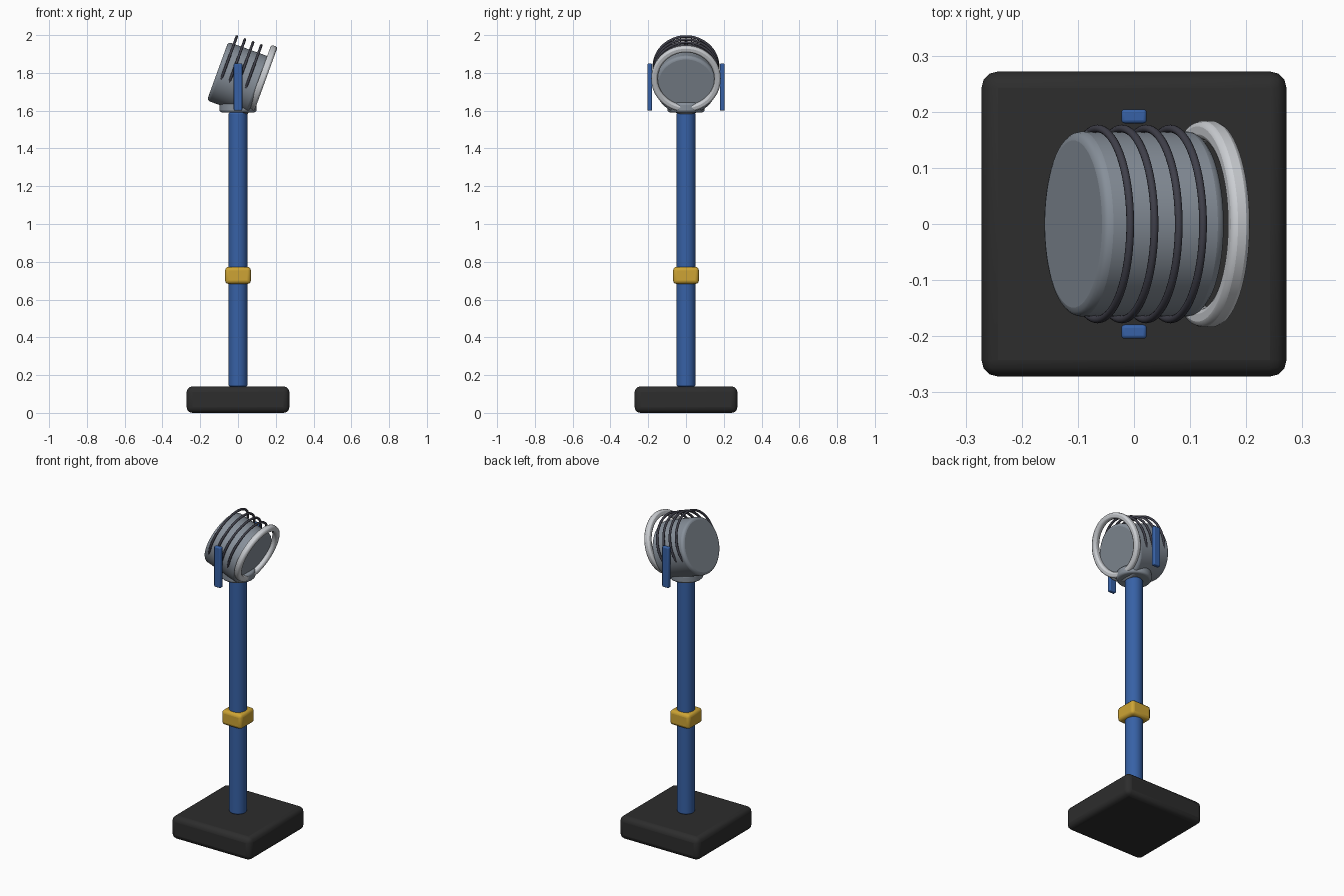
import bpy, bmesh, math
from mathutils import Matrix, Vector

if "Cube" in bpy.data.objects:
    bpy.data.objects.remove(bpy.data.objects["Cube"])

TILT = math.radians(20)
# lamp axis: local z -> world (+x, slightly down)
ROT = Matrix.Rotation(math.radians(90) + TILT, 4, 'Y')
AXIS = (ROT @ Vector((0, 0, 1))).normalized()


def mat(name, rgb):
    m = bpy.data.materials.new(name)
    m.diffuse_color = (*rgb, 1)
    m.use_nodes = True
    m.node_tree.nodes["Principled BSDF"].inputs["Base Color"].default_value = m.diffuse_color
    return m


BLACK = mat("base black", (0.026, 0.026, 0.026))
BLUE = mat("pole blue", (0.038, 0.12, 0.38))
YELLOW = mat("collar yellow", (0.61, 0.37, 0.035))
GREY = mat("housing grey", (0.24, 0.275, 0.32))
LIGHT = mat("rim light grey", (0.60, 0.62, 0.65))
DARK = mat("fin dark grey", (0.05, 0.05, 0.068))


def finish(ob, name, material, bevel=0.0, segments=3):
    ob.name = name
    ob.data.materials.clear()
    ob.data.materials.append(material)
    if bevel:
        b = ob.modifiers.new("bevel", 'BEVEL')
        b.width, b.segments, b.limit_method = bevel, segments, 'ANGLE'
    bpy.ops.object.shade_smooth_by_angle(angle=math.radians(35))
    return ob


def box(name, loc, size, material, bevel):
    bpy.ops.mesh.primitive_cube_add(size=1, location=loc)
    ob = bpy.context.object
    ob.scale = size
    bpy.ops.object.transform_apply(location=False, rotation=False, scale=True)
    return finish(ob, name, material, bevel)


def cylinder(name, loc, r, depth, material, bevel, rot=None):
    bpy.ops.mesh.primitive_cylinder_add(vertices=64, radius=r, depth=depth)
    ob = bpy.context.object
    ob.matrix_world = Matrix.Translation(loc) @ (rot or Matrix())
    return finish(ob, name, material, bevel)


def annulus(name, loc, r_in, r_out, depth, material, bevel, rot):
    # spin a rectangular section about the axis
    me = bpy.data.meshes.new(name)
    bm = bmesh.new()
    h = depth / 2
    n = 64
    rings = []
    for i in range(n):
        a = 2 * math.pi * i / n
        rings.append([bm.verts.new((r * math.cos(a), r * math.sin(a), z))
                      for r, z in ((r_in, -h), (r_out, -h), (r_out, h), (r_in, h))])
    for i in range(n):
        p, q = rings[i], rings[(i + 1) % n]
        for k in range(4):
            bm.faces.new((p[k], q[k], q[(k + 1) % 4], p[(k + 1) % 4]))
    bmesh.ops.recalc_face_normals(bm, faces=bm.faces)
    bm.to_mesh(me)
    bm.free()
    ob = bpy.data.objects.new(name, me)
    bpy.context.collection.objects.link(ob)
    bpy.ops.object.select_all(action='DESELECT')
    ob.select_set(True)
    bpy.context.view_layer.objects.active = ob
    ob.matrix_world = Matrix.Translation(loc) @ rot
    return finish(ob, name, material, bevel, 2)


# stand
box("base", (0, 0, 0.07), (0.544, 0.544, 0.14), BLACK, 0.03)
cylinder("pole", (0, 0, 0.865), 0.05, 1.45, BLUE, 0.008)
box("collar", (0, 0, 0.728), (0.136, 0.136, 0.09), YELLOW, 0.018)
cylinder("mount", (0, 0, 1.617), 0.098, 0.052, GREY, 0.012)

# yoke arms
for side, label in ((-1, "front"), (1, "back")):
    box("yoke_arm_" + label, (0, side * 0.192, 1.725), (0.045, 0.025, 0.25), BLUE, 0.006)

# lamp housing and front rim
cylinder("housing", (0, 0, 1.77), 0.165, 0.23, GREY, 0.016, ROT)
annulus("front_rim", (0.13, 0, 1.77), 0.15, 0.184, 0.036, LIGHT, 0.01, ROT)

# cooling fins, set slightly higher than the housing
for i in range(4):
    bpy.ops.mesh.primitive_torus_add(major_segments=72, minor_segments=12,
                                     major_radius=0.17, minor_radius=0.007)
    fin = bpy.context.object
    fin.matrix_world = Matrix.Translation(Vector((0, 0, 1.809)) + AXIS * (i - 1.5) * 0.046) @ ROT
    finish(fin, "cooling_fin_%d" % (i + 1), DARK)
